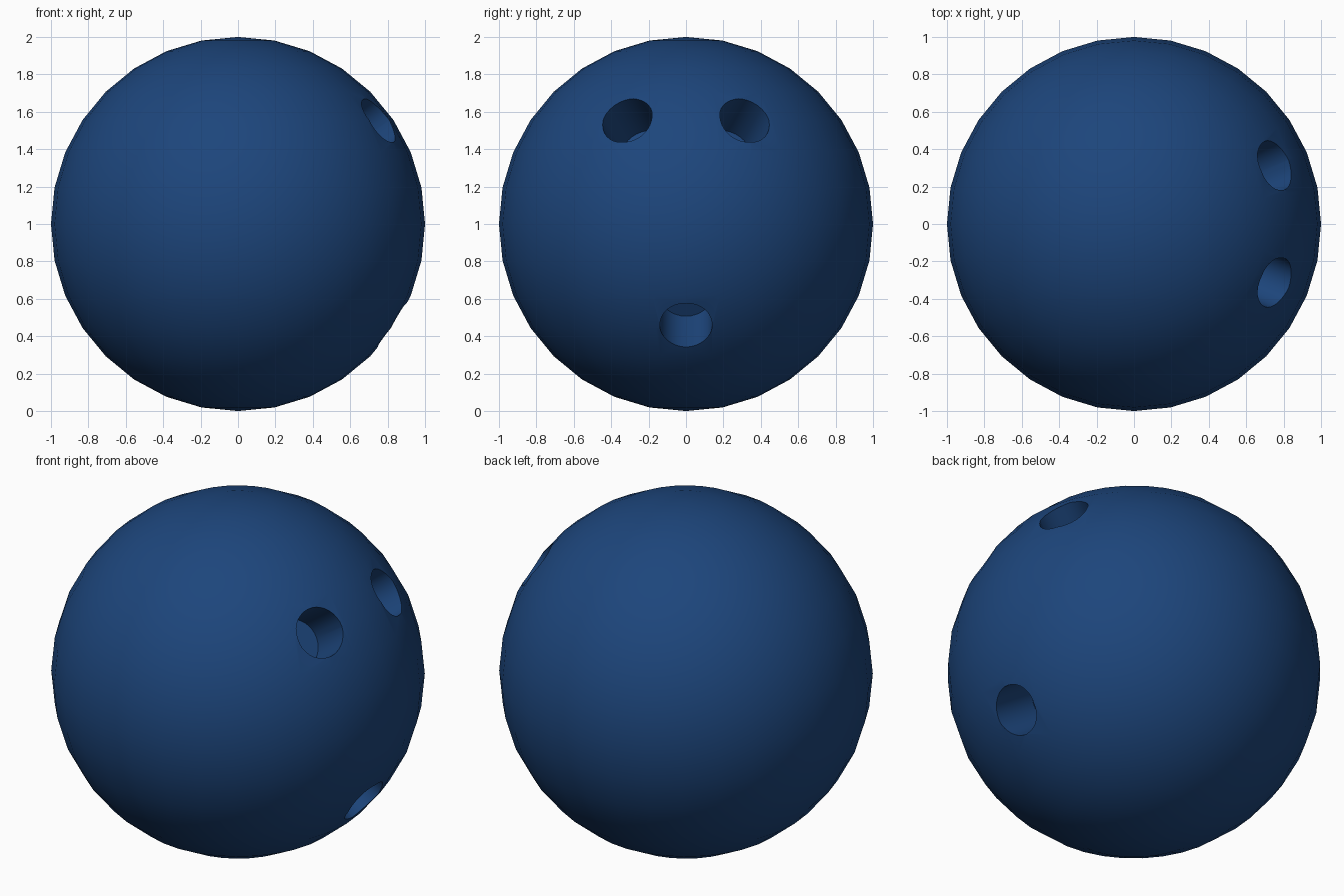
import bpy
import math
from mathutils import Vector

if "Cube" in bpy.data.objects:
    bpy.data.objects.remove(bpy.data.objects["Cube"])

# Ball
bpy.ops.mesh.primitive_uv_sphere_add(segments=32, ring_count=16, radius=1, location=(0, 0, 1))
ball = bpy.context.object
ball.name = "ball"
mat = bpy.data.materials.new("dark_blue")
mat.diffuse_color = (0.012, 0.06, 0.2, 1)
mat.use_nodes = True
mat.node_tree.nodes["Principled BSDF"].inputs["Base Color"].default_value = mat.diffuse_color
ball.data.materials.append(mat)


def drill(name, direction, radius=0.14, floor=0.685, outer=1.2):
    """Cut a round flat-bottomed hole pointing at the ball's centre."""
    d = Vector(direction).normalized()
    bpy.ops.mesh.primitive_cylinder_add(
        vertices=32, radius=radius, depth=outer - floor,
        location=Vector((0, 0, 1)) + d * (outer + floor) / 2,
        rotation=d.to_track_quat('Z', 'Y').to_euler())
    cutter = bpy.context.object
    cutter.name = name
    cutter.hide_render = True
    cutter.data.materials.append(mat)
    mod = ball.modifiers.new(name, 'BOOLEAN')
    mod.operation = 'DIFFERENCE'
    mod.solver = 'EXACT'
    mod.object = cutter
    bpy.context.view_layer.objects.active = ball
    bpy.ops.object.modifier_apply(modifier=name)
    bpy.data.objects.remove(cutter, do_unlink=True)


# Two finger holes and a thumb hole
for side in (-1, 1):
    drill("finger_hole_cutter", (0.758, side * 0.315, 0.557))
drill("thumb_hole_cutter", (0.83, 0, -0.545))

# Smooth shading with crisp hole rims
bpy.ops.object.select_all(action='DESELECT')
ball.select_set(True)
bpy.context.view_layer.objects.active = ball
bpy.ops.object.shade_smooth_by_angle(angle=math.radians(30))
